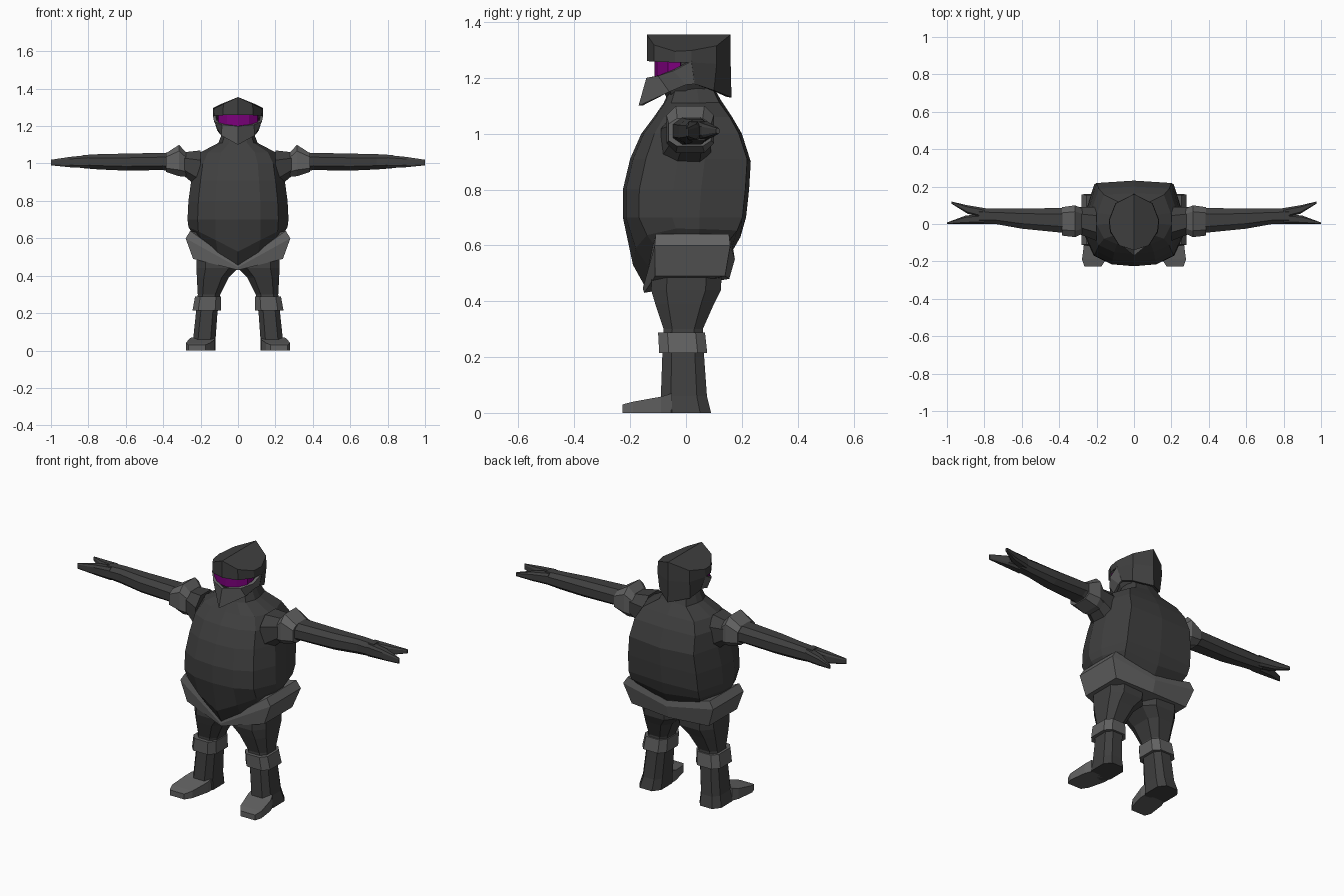
import bpy, bmesh


def material(name, col):
    m = bpy.data.materials.new(name)
    m.diffuse_color = (*col, 1)
    return m


DARK = material("dark_cloth", (0.05, 0.05, 0.05))
GREY = material("grey_armour", (0.12, 0.12, 0.12))
GLOW = material("purple_visor", (0.2, 0.0, 0.2))


def strip(name, rows, mat, closed=False, caps=(False, False), thick=0):
    """Join rows of points with quads, then mirror across x = 0."""
    bm = bmesh.new()
    vs = [[bm.verts.new(p) for p in r] for r in rows]
    n = len(rows[0])
    for a, b in zip(vs, vs[1:]):
        for i in range(n if closed else n - 1):
            j = (i + 1) % n
            bm.faces.new((a[i], a[j], b[j], b[i]))
    if caps[0]:
        bm.faces.new(vs[0][::-1])
    if caps[1]:
        bm.faces.new(vs[-1])
    if closed:
        bmesh.ops.recalc_face_normals(bm, faces=bm.faces)
    me = bpy.data.meshes.new(name)
    bm.to_mesh(me)
    bm.free()
    ob = bpy.data.objects.new(name, me)
    bpy.context.collection.objects.link(ob)
    me.materials.append(mat)
    ob.modifiers.new("Mirror", 'MIRROR')
    if thick:
        s = ob.modifiers.new("Solidify", 'SOLIDIFY')
        s.thickness = thick
        s.offset = -1
    return ob


def body_rings(section, rows):
    """Half rings; z blends from front/back centre values to the side value."""
    return [[(u * w, yf + (yb - yf) * v, u * zs + (1 - u) * (zf + (zb - zf) * v))
             for u, v in section] for zf, zs, zb, w, yf, yb in rows]


def limb(name, axis, rows, mat, c=0.25):
    """Chamfered box sections along an axis: (pos, a0, a1, b0, b1)."""
    rings = []
    for p, a0, a1, b0, b1 in rows:
        uv = [(c, 0), (1 - c, 0), (1, c), (1, 1 - c), (1 - c, 1), (c, 1), (0, 1 - c), (0, c)]
        if c == 0:
            uv = [(0, 0), (1, 0), (1, 1), (0, 1)]
        ring = []
        for u, v in uv:
            q = [a0 + (a1 - a0) * u, b0 + (b1 - b0) * v]
            q.insert(axis, p)
            ring.append(q)
        rings.append(ring)
    return strip(name, rings, mat, True, (True, True))


# round torso ending in a V at the hips
torso_section = [(0, 0), (.45, .025), (.8, .13), (1, .4), (.98, .62), (.8, .97), (0, 1)]
strip("torso", body_rings(torso_section, [
    (1.20, 1.20, 1.20, .07, -.04, .08),
    (1.11, 1.11, 1.12, .105, -.08, .125),
    (1.06, 1.06, 1.06, .20, -.115, .165),
    (1.00, 1.00, 1.00, .235, -.16, .20),
    (.91, .91, .90, .25, -.20, .232),
    (.80, .80, .80, .265, -.226, .226),
    (.70, .70, .70, .27, -.226, .215),
    (.53, .66, .63, .265, -.19, .195),
    (.44, .62, .56, .24, -.14, .155)]), DARK, caps=(True, True))

# hip belt
belt_section = [(0, 0), (1, .13), (1, .95), (0, 1)]
strip("hip_belt", body_rings(belt_section, [
    (.455, .64, .58, .255, -.15, .17),
    (.445, .60, .55, .28, -.155, .175),
    (.43, .49, .48, .24, -.15, .155)]), GREY, caps=(True, True))

# legs, knee bands and feet
limb("leg", 2, [
    (.54, .0, .22, -.12, .13),
    (.44, .0, .222, -.125, .125),
    (.39, .05, .22, -.11, .10),
    (.30, .095, .215, -.08, .06),
    (.20, .11, .225, -.085, .065),
    (.06, .12, .24, -.09, .075),
    (.0, .12, .255, -.09, .09)], DARK, 0.22)
limb("knee_band", 2, [(.288, .09, .23, -.10, .068), (.215, .092, .243, -.096, .076)], GREY, 0.2)
limb("foot", 1, [
    (-.05, .125, .25, 0, .07),
    (-.09, .125, .265, 0, .058),
    (-.19, .15, .278, 0, .04),
    (-.228, .175, .265, 0, .03)], GREY, 0)

# arms with forked hands
limb("arm", 0, [
    (.20, -.09, .09, .86, 1.07),
    (.29, -.055, .09, .935, 1.06),
    (.40, -.045, .085, .965, 1.057),
    (.60, -.025, .083, .962, 1.053),
    (.74, .0, .083, .968, 1.05),
    (.83, .0, .085, .975, 1.045)], DARK)
limb("finger", 0, [(.80, .0, .055, .975, 1.045), (.90, .0, .045, .98, 1.035),
                   (1.0, .0, .008, .99, 1.02)], DARK, 0.2)
limb("thumb", 0, [(.80, .03, .085, .98, 1.045), (.89, .055, .10, .985, 1.035),
                  (.975, .108, .12, 1.0, 1.02)], DARK, 0.2)

# shoulder pads
limb("shoulder_pad", 0, [
    (.27, -.05, .08, .93, 1.05),
    (.315, -.07, .10, .932, 1.10),
    (.385, -.062, .09, .955, 1.055)], GREY, 0.2)

# head inside the helmet, and the visor band
plan = [(0, -.10), (.08, -.07), (.105, 0), (.09, .08), (0, .12)]
strip("head", [[(x * s, y * s, z) for x, y in plan] for s, z in
               ((.7, 1.13), (1, 1.19), (1, 1.29))], DARK, caps=(True, True))
strip("visor", [[(0, -.112, z), (.06, -.10, z), (.105, -.065, z), (.11, -.02, z)]
                for z in (1.20, 1.262)], GLOW, thick=0.015)

# helmet: ridged crown, rear shell and jaw guard
crown_plan = [(0, -.14), (.08, -.115), (.128, -.04), (.135, .02), (.10, .11), (0, .16)]
top_z = [1.355, 1.318, 1.295, 1.298, 1.315, 1.355]
low_z = [1.26, 1.258, 1.255, 1.255, 1.25, 1.25]
strip("helmet_crown", [[(x, y, z) for (x, y), z in zip(crown_plan, low_z)],
                       [(x * .98, y, z) for (x, y), z in zip(crown_plan, top_z)]],
      DARK, caps=(False, True))
strip("helmet_rear", [
    [(.112, .03, 1.178), (.095, .10, 1.155), (0, .163, 1.13)],
    [(.135, .02, 1.256), (.10, .11, 1.251), (0, .16, 1.251)]], DARK, thick=0.015)
strip("jaw_guard", [
    [(0, -.17, 1.10), (.09, -.06, 1.15), (.105, .0, 1.175), (.112, .032, 1.178)],
    [(0, -.142, 1.20), (.085, -.10, 1.207), (.128, -.045, 1.225), (.135, .022, 1.26)]],
    GREY, thick=0.015)
